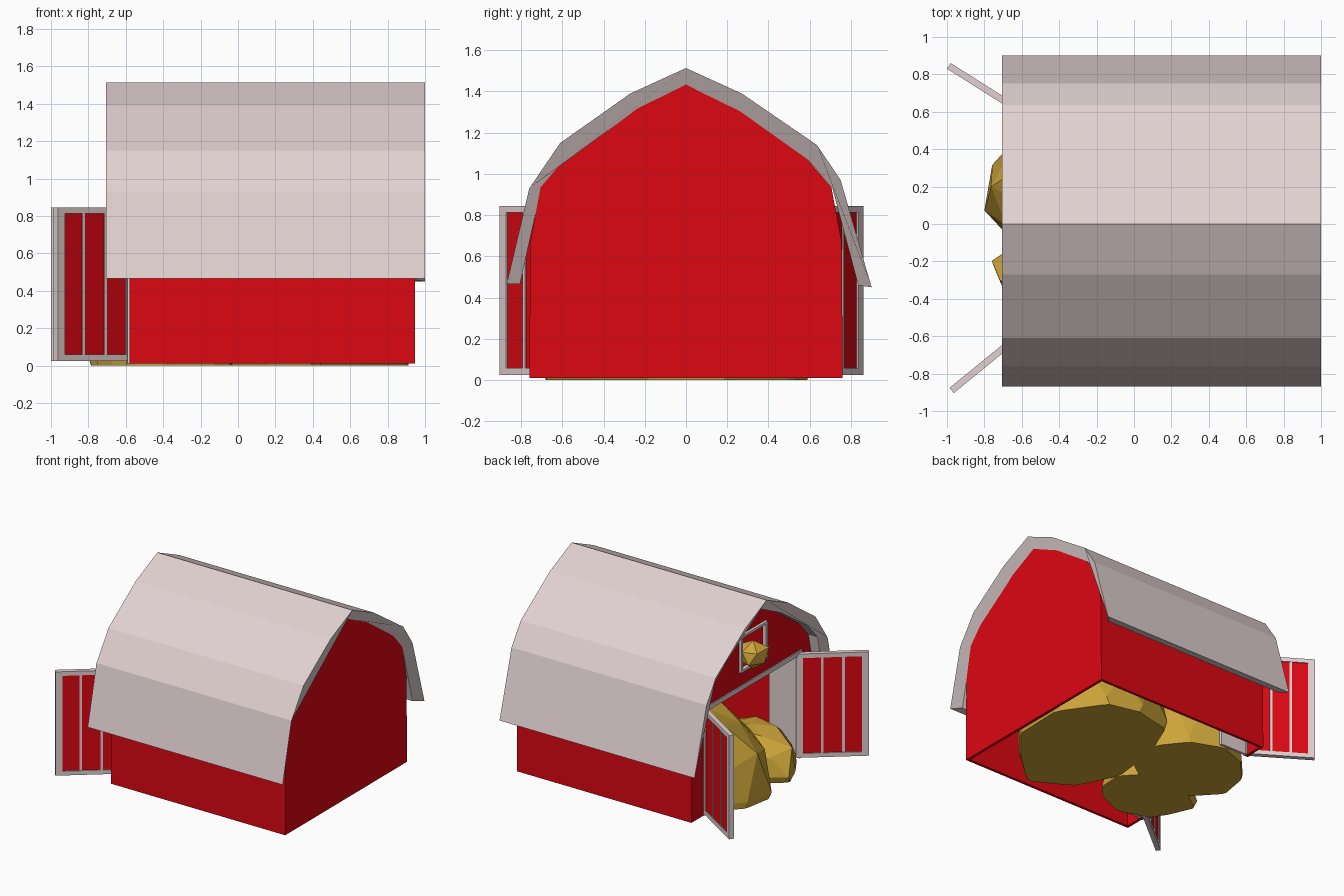
import bpy, bmesh, math, random
from mathutils import Vector, Matrix

if "Cube" in bpy.data.objects:
    bpy.data.objects.remove(bpy.data.objects["Cube"])

random.seed(4)

def material(name, rgb):
    m = bpy.data.materials.new(name)
    m.diffuse_color = (*rgb, 1)
    m.use_nodes = True
    m.node_tree.nodes["Principled BSDF"].inputs["Base Color"].default_value = m.diffuse_color
    return m

RED = material("barn_red", (0.72, 0.002, 0.006))
TRIM = material("pale_trim", (0.76, 0.64, 0.64))
HAY = material("hay", (0.60, 0.37, 0.04))

def finish(name, bm, mat):
    bmesh.ops.recalc_face_normals(bm, faces=bm.faces)
    me = bpy.data.meshes.new(name)
    bm.to_mesh(me)
    bm.free()
    ob = bpy.data.objects.new(name, me)
    bpy.context.collection.objects.link(ob)
    me.materials.append(mat)
    return ob

def prism(bm, profile, x0, x1):
    """Extrude a closed (y, z) profile along x."""
    f = bm.faces.new([bm.verts.new((x0, y, z)) for y, z in profile])
    g = bmesh.ops.extrude_face_region(bm, geom=[f])["geom"]
    moved = [v for v in g if isinstance(v, bmesh.types.BMVert)]
    bmesh.ops.translate(bm, verts=moved, vec=(x1 - x0, 0, 0))

def box(bm, lo, hi):
    lo, hi = Vector(lo), Vector(hi)
    size = hi - lo
    m = Matrix.Translation((lo + hi) / 2) @ Matrix.Diagonal((*size, 1))
    bmesh.ops.create_cube(bm, size=1, matrix=m)

def apply(ob, mod):
    bpy.context.view_layer.objects.active = ob
    bpy.ops.object.modifier_apply(modifier=mod.name)

# Walls: hollow gambrel shell, open underneath
half = [(0.76, 0.01), (0.755, 0.67), (0.705, 0.935), (0.59, 1.07), (0.26, 1.305)]
bm = bmesh.new()
prism(bm, [(-y, z) for y, z in half] + [(0, 1.433)] + half[::-1], -0.58, 0.945)
bmesh.ops.recalc_face_normals(bm, faces=bm.faces)
floor = [f for f in bm.faces if all(abs(v.co.z - 0.01) < 1e-4 for v in f.verts)]
bmesh.ops.delete(bm, geom=floor, context="FACES")
walls = finish("barn_walls", bm, RED)
mod = walls.modifiers.new("thickness", "SOLIDIFY")
mod.thickness, mod.offset = 0.03, -1
apply(walls, mod)

# Door and hayloft openings
for lo, hi in (((-0.7, -0.58, -0.1), (-0.5, 0.58, 0.83)),
               ((-0.7, -0.15, 0.98), (-0.5, 0.15, 1.25))):
    bm = bmesh.new()
    box(bm, lo, hi)
    cutter = finish("opening_cutter", bm, RED)
    cutter.hide_render = True
    mod = walls.modifiers.new("opening", "BOOLEAN")
    mod.operation, mod.solver, mod.object = "DIFFERENCE", "EXACT", cutter
    apply(walls, mod)
    bpy.data.objects.remove(cutter)

# Roof: gambrel shell whose end rims slope back to the gable walls
outer = [(-0.87, 0.465), (-0.76, 0.93), (-0.61, 1.15), (-0.27, 1.39), (0, 1.513),
         (0.27, 1.39), (0.635, 1.14), (0.75, 0.97), (0.90, 0.45)]
inner = [(-0.805, 0.465), (-0.70, 0.94), (-0.58, 1.075), (-0.25, 1.305), (0, 1.43),
         (0.26, 1.303), (0.60, 1.06), (0.71, 0.93), (0.835, 0.46)]
bm = bmesh.new()
prism(bm, outer + inner[::-1], -0.705, 1.0)
inner_set = {(round(y, 3), round(z, 3)) for y, z in inner}
for v in bm.verts:
    if (round(v.co.y, 3), round(v.co.z, 3)) in inner_set:
        v.co.x = 0.94 if v.co.x > 0 else -0.66
finish("roof", bm, TRIM)

def border(bm, y0, y1, z0, z1, wy, wz, x0, x1, sill=True):
    """Rectangular frame in the yz plane."""
    box(bm, (x0, y0, z0), (x1, y0 + wy, z1))
    box(bm, (x0, y1 - wy, z0), (x1, y1, z1))
    box(bm, (x0, y0 + wy, z1 - wz), (x1, y1 - wy, z1))
    if sill:
        box(bm, (x0, y0 + wy, z0), (x1, y1 - wy, z0 + wz))

# Door frame with deep jambs, and loft window frame
bm = bmesh.new()
border(bm, -0.61, 0.61, 0.012, 0.86, 0.035, 0.035, -0.59, -0.545, sill=False)
for s in (-1, 1):
    box(bm, (-0.55, s * 0.59 - 0.01, 0.012), (-0.32, s * 0.59 + 0.01, 0.84))
finish("door_frame", bm, TRIM)
bm = bmesh.new()
border(bm, -0.165, 0.165, 0.97, 1.26, 0.02, 0.02, -0.60, -0.57)
finish("loft_window_frame", bm, TRIM)

# Open doors: framed panel with two dividers, swung on the hinge
def door(name, hinge, tip):
    h, t = Vector(hinge), Vector(tip)
    width, d = (t - h).length, t - h
    place = Matrix.Translation((h.x, h.y, 0)) @ Matrix.Rotation(
        math.atan2(d.y, d.x) - math.pi / 2, 4, "Z")
    bm = bmesh.new()
    border(bm, 0, width, 0.025, 0.845, 0.05, 0.033, -0.018, 0.018)
    for c in (0.36 * width, 0.65 * width):
        box(bm, (-0.015, c - 0.009, 0.055), (0.015, c + 0.009, 0.815))
    finish(name + "_trim", bm, TRIM).matrix_world = place
    bm = bmesh.new()
    box(bm, (-0.01, 0.03, 0.05), (0.01, width - 0.03, 0.82))
    finish(name + "_panel", bm, RED).matrix_world = place

door("front_door", (-0.57, -0.56), (-0.975, -0.89))
door("back_door", (-0.57, 0.58), (-0.99, 0.845))

# Hay piles: jittered low-poly mounds, widest near the ground and cut flat there
def hay(name, centre, radii, cut=True, sub=2):
    bm = bmesh.new()
    bmesh.ops.create_icosphere(bm, subdivisions=sub, radius=1)
    for v in bm.verts:
        k = random.uniform(0.86, 1.08)
        v.co = Vector(c + r * k * a for c, r, a in zip(centre, radii, v.co))
    if cut:
        res = bmesh.ops.bisect_plane(bm, geom=bm.verts[:] + bm.edges[:] + bm.faces[:],
                                     plane_co=(0, 0, 0), plane_no=(0, 0, 1), clear_inner=True)
        edges = [e for e in res["geom_cut"] if isinstance(e, bmesh.types.BMEdge)]
        bmesh.ops.contextual_create(bm, geom=edges)
    finish(name, bm, HAY)

hay("large_hay_pile", (0.42, 0, 0.06), (0.50, 0.68, 0.62))
hay("back_hay_pile", (-0.35, 0.20, 0.05), (0.46, 0.40, 0.62))
hay("front_hay_pile", (-0.36, -0.30, 0.05), (0.39, 0.31, 0.33))
hay("loft_hay", (-0.58, -0.01, 1.05), (0.12, 0.13, 0.11), cut=False, sub=1)
